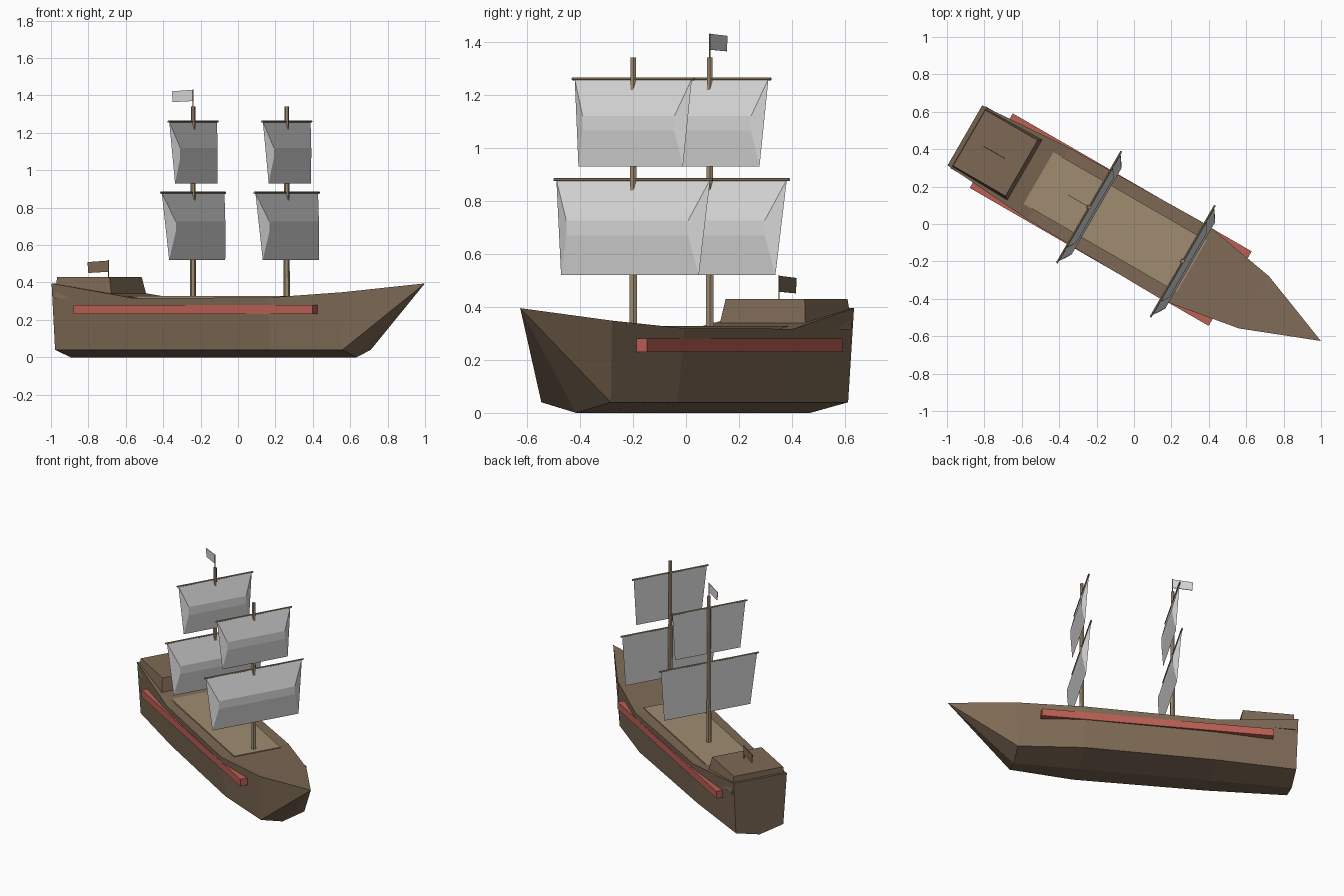
import bpy, bmesh, math
from mathutils import Matrix, Vector

if "Cube" in bpy.data.objects:
    bpy.data.objects.remove(bpy.data.objects["Cube"])

# Ship is modelled along its own axis (u forward, w to port), then turned 30 degrees
PLACE = Matrix.Rotation(math.radians(-30), 4, 'Z') @ Matrix.Translation((0, -0.042, 0))


def material(name, rgb):
    m = bpy.data.materials.new(name)
    m.diffuse_color = (*rgb, 1)
    m.use_nodes = True
    m.node_tree.nodes["Principled BSDF"].inputs["Base Color"].default_value = m.diffuse_color
    return m


BROWN = material("dark_brown_wood", (0.205, 0.141, 0.089))
TAN = material("tan_wood", (0.35, 0.262, 0.165))
RED = material("red_paint", (0.49, 0.115, 0.09))
CLOTH = material("sail_cloth", (0.69, 0.69, 0.69))


def finish(name, bm, mat):
    bmesh.ops.recalc_face_normals(bm, faces=bm.faces)
    bm.transform(PLACE)
    me = bpy.data.meshes.new(name)
    bm.to_mesh(me)
    bm.free()
    me.materials.append(mat)
    ob = bpy.data.objects.new(name, me)
    bpy.context.collection.objects.link(ob)
    return ob


def loft(name, rings, mat, tip=None):
    """Skin closed rings of points, with end caps or a fan to a tip edge."""
    bm = bmesh.new()
    vs = [[bm.verts.new(p) for p in r] for r in rings]
    n = len(vs[0])
    for a, b in zip(vs, vs[1:]):
        for i in range(n):
            j = (i + 1) % n
            bm.faces.new((a[i], a[j], b[j], b[i]))
    bm.faces.new(vs[0])
    if tip:
        t = bm.verts.new(tip)
        for i in range(n):
            bm.faces.new((vs[-1][i], vs[-1][(i + 1) % n], t))
    else:
        bm.faces.new(vs[-1])
    return finish(name, bm, mat)


def block(name, u0, u1, w0, w1, z0, z1, mat, top=None):
    """Box; top gives other (u0, u1, w0, w1) for a tapered upper face."""
    rect = lambda a, b, c, d, z: [(a, c, z), (b, c, z), (b, d, z), (a, d, z)]
    return loft(name, [rect(u0, u1, w0, w1, z0), rect(*(top or (u0, u1, w0, w1)), z1)], mat)


def rod(name, p, q, r0, r1, sides, mat):
    p, q = Vector(p), Vector(q)
    bm = bmesh.new()
    turn = (q - p).to_track_quat('Z', 'Y').to_matrix().to_4x4()
    bmesh.ops.create_cone(bm, cap_ends=True, segments=sides, radius1=r0, radius2=r1,
                          depth=(q - p).length,
                          matrix=Matrix.Translation((p + q) / 2) @ turn)
    return finish(name, bm, mat)


def flag(name, u, z, mat):
    """Small pennant plate flying aft from a thin pole."""
    outline = [(0, 0), (-0.13, -0.008), (-0.125, -0.066), (0, -0.06)]
    loft(name, [[(u + a, s, z + b) for a, b in outline] for s in (-0.002, 0.002)], mat)


# Hull: (sheer u, sheer half width, sheer z, chine u, chine half width)
stations = [(-1.02, 0.185, 0.395, -1.01, 0.165),
            (-0.50, 0.222, 0.317, -0.50, 0.195),
            (0.345, 0.234, 0.319, 0.345, 0.205),
            (0.765, 0.161, 0.348, 0.757, 0.151)]
rings = [[(u, w, z), (cu, cw, 0.04), (cu, 0, 0), (cu, -cw, 0.04), (u, -w, z)]
         for u, w, z, cu, cw in stations]
loft("hull", rings, BROWN, tip=(1.178, 0, 0.395))

# Deck planking and stern cabin
block("deck", -0.565, 0.38, -0.16, 0.16, 0.30, 0.327, TAN)
block("stern_cabin", -1.0, -0.645, -0.19, 0.19, 0.313, 0.43, BROWN,
      top=(-0.993, -0.67, -0.172, 0.172))

# Red rubbing rails on both sides
for side, s in (("port", 1), ("starboard", -1)):
    block(side + "_rail", -0.857, 0.618, s * 0.18, s * 0.23, 0.23, 0.28, RED)


def sail(name, u, top, bottom, w, bulge, pinch):
    """Flat-backed wedge sail, bulging forward between two creases."""
    mid = (top + bottom) / 2
    # (forward offset, half width, height) around the profile
    profile = [(0, w, top), (bulge, w - pinch, mid + 0.025),
               (bulge, w - pinch, mid - 0.03), (bulge * 0.55, w - pinch * 0.5, bottom)]
    loft(name, [[(u + f, s * h, z) for f, h, z in profile] for s in (-1, 1)], CLOTH)


# Masts with two yards and two sails each
for which, u in (("aft", -0.253), ("fore", 0.325)):
    rod(which + "_mast", (u, 0, 0.30), (u, 0, 1.34), 0.017, 0.012, 6, TAN)
    for level, top, bottom, w, bulge, pinch in (("lower", 0.88, 0.52, 0.335, 0.046, 0.07),
                                                ("upper", 1.26, 0.93, 0.255, 0.036, 0.055)):
        sail(f"{which}_{level}_sail", u, top, bottom, w, bulge, pinch)
        rod(f"{which}_{level}_yard", (u, -w - 0.01, top), (u, w + 0.01, top),
            0.006, 0.006, 6, TAN)

# Masthead flag and stern flag
rod("masthead_pole", (-0.253, 0, 1.33), (-0.253, 0, 1.432), 0.003, 0.003, 5, TAN)
flag("masthead_flag", -0.253, 1.43, CLOTH)
rod("stern_flag_pole", (-0.774, 0, 0.42), (-0.774, 0, 0.52), 0.003, 0.003, 5, BROWN)
flag("stern_flag", -0.774, 0.517, BROWN)
